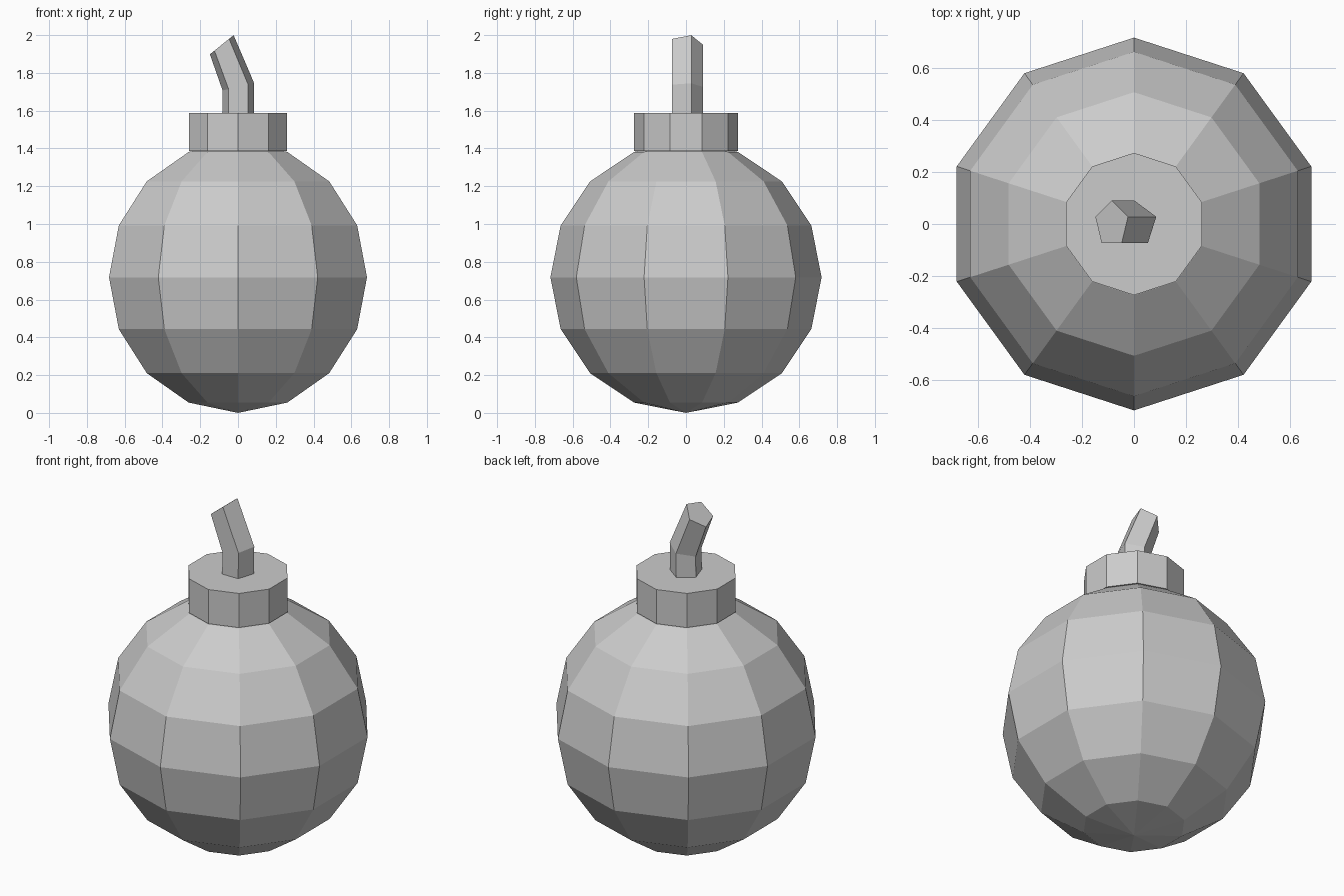
import bpy, bmesh
from math import cos, sin, radians
from mathutils import Matrix, Vector

cube = bpy.data.objects.get("Cube")
if cube:
    bpy.data.objects.remove(cube)

grey = bpy.data.materials.new("plain grey")
grey.use_nodes = True
grey.diffuse_color = (0.6, 0.6, 0.6, 1)
grey.node_tree.nodes["Principled BSDF"].inputs["Base Color"].default_value = grey.diffuse_color


def finish(bm, name):
    bmesh.ops.recalc_face_normals(bm, faces=bm.faces)
    mesh = bpy.data.meshes.new(name)
    bm.to_mesh(mesh)
    bm.free()
    mesh.materials.append(grey)
    obj = bpy.data.objects.new(name, mesh)
    bpy.context.collection.objects.link(obj)
    return obj


# Faceted round body
RADIUS = 0.718
bm = bmesh.new()
bmesh.ops.create_uvsphere(bm, u_segments=10, v_segments=8, radius=RADIUS,
                          matrix=Matrix.Translation((0, 0, RADIUS)))
finish(bm, "round_body")

# Ten-sided cap, as wide as the body's top ring
bm = bmesh.new()
bmesh.ops.create_cone(bm, cap_ends=True, segments=10, radius1=0.274, radius2=0.274,
                      depth=0.2, matrix=Matrix.Translation((0, 0, 1.487)))
finish(bm, "neck_cap")

# Five-sided fuse: each section is a centre and its sideways axis
sections = [
    (Vector((0, 0, 1.57)), Vector((0.088, 0, 0))),
    (Vector((0.002, 0, 1.726)), Vector((0.088, 0, 0.02))),
    (Vector((-0.086, 0, 1.949)), Vector((0.066, 0, 0.053))),
]
depth_axis = Vector((0, 0.09, 0))
angles = [radians(18 + 72 * i) for i in range(5)]
bm = bmesh.new()
rings = [[bm.verts.new(c + side * cos(a) + depth_axis * sin(a)) for a in angles]
         for c, side in sections]
for low, high in zip(rings, rings[1:]):
    for i in range(5):
        j = (i + 1) % 5
        bm.faces.new((low[i], low[j], high[j], high[i]))
bm.faces.new(rings[0])
bm.faces.new(rings[-1])
finish(bm, "bent_fuse")
